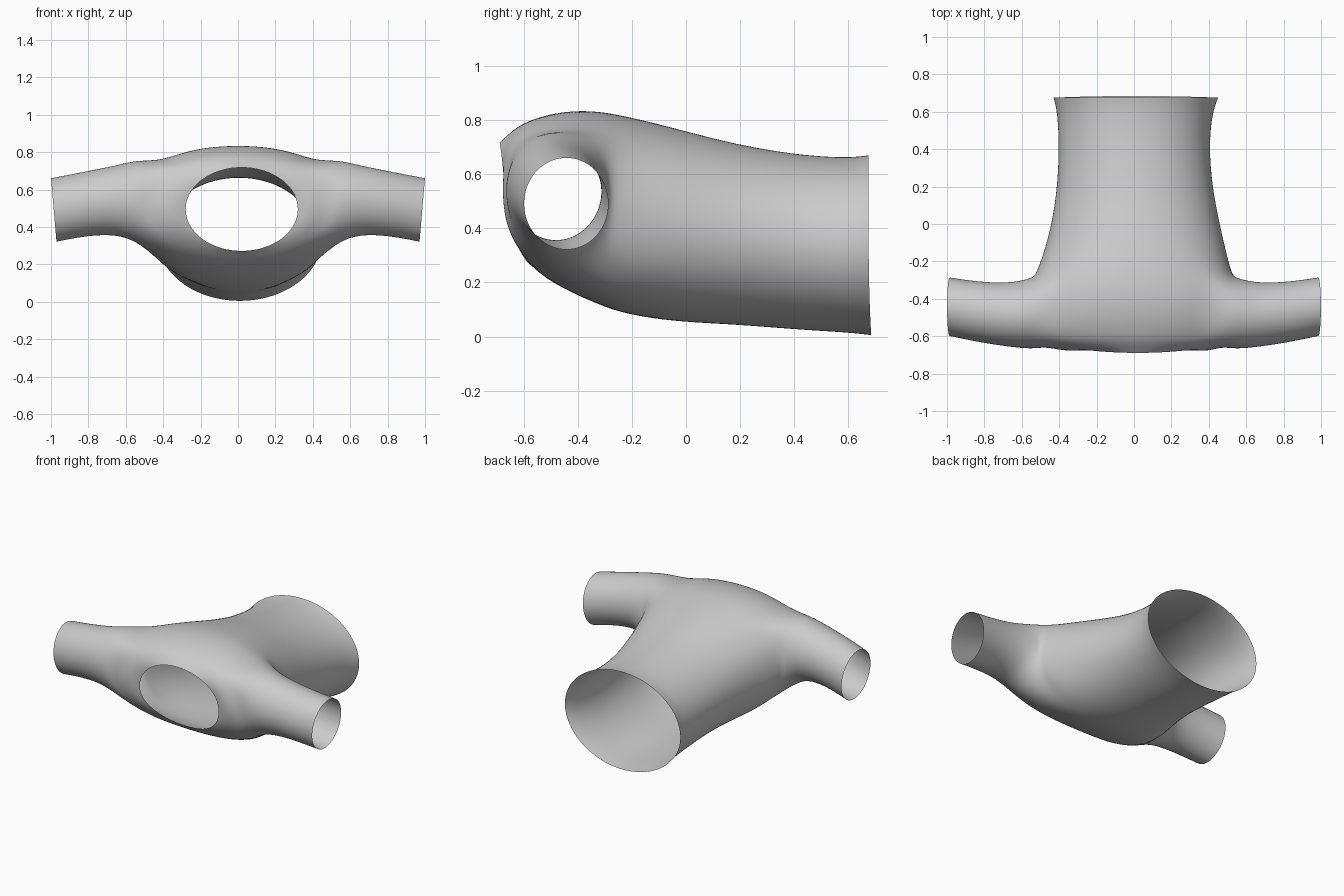
import bpy, bmesh
from math import sin, cos, pi, copysign

cube = bpy.data.objects.get("Cube")
if cube:
    bpy.data.objects.remove(cube)

SIDES = 16        # vertices around the body
SWELL = 1.025     # offsets the shrinkage of subdivision

# Body sections, hem to neckline:
# y at top, side, bottom; half width; z top, z bottom; x offset; roundness power
BODY = [
    (.675, .675, .685, .44, .67, .005, .01, 1),
    (.60, .60, .60, .415, .66, .015, .005, 1),
    (.42, .42, .42, .40, .67, .025, 0, 1),
    (.18, .18, .18, .415, .71, .045, .005, 1),
    (-.06, -.06, -.04, .46, .775, .055, .01, .95),
    (-.27, -.27, -.23, .52, .825, .085, 0, .85),
    (-.38, -.40, -.33, .53, .835, .125, 0, .8),
    (-.49, -.54, -.42, .52, .825, .165, 0, .8),
    (-.60, -.66, -.51, .47, .79, .215, 0, .85),
    (-.65, -.685, -.55, .375, .752, .25, .015, .95),
    (-.69, -.67, -.58, .30, .718, .272, .02, 1),
]
HOLE_START, HOLE_END = 5, 8    # sections between which the sleeves leave

# Sleeve sections: x, y front, y back, z bottom, z top, cuff slant
SLEEVE = [
    (.54, -.67, -.285, .32, .76, 0),
    (.65, -.66, -.315, .36, .73, 0),
    (.82, -.635, -.31, .352, .695, .008),
    (.985, -.60, -.285, .32, .662, .015),
]


def power(v, p):
    return copysign(abs(v) ** p, v)


def body_ring(bm, yt, ys, yb, w, zt, zb, cx, p):
    ring = []
    for k in range(SIDES):
        a = 2 * pi * k / SIDES
        c, s = cos(a), sin(a)
        y = ys + ((yt if s > 0 else yb) - ys) * s * s
        x = cx + w * SWELL * power(c, p)
        z = (zt + zb) / 2 + (zt - zb) / 2 * SWELL * power(s, p)
        ring.append(bm.verts.new((x, y, z)))
    return ring


def bridge(bm, a, b, skip=()):
    n = len(a)
    for i in range(n):
        if i not in skip:
            j = (i + 1) % n
            bm.faces.new((a[i], a[j], b[j], b[i]))


bm = bmesh.new()

# Body tube, open at hem and neckline, with a gap on each side for the sleeves
rings = [body_ring(bm, *row) for row in BODY]
gap = {14, 15, 0, 1, 6, 7, 8, 9}
for i in range(len(rings) - 1):
    bridge(bm, rings[i], rings[i + 1], gap if HOLE_START <= i < HOLE_END else ())

# Sleeves, grown from the edge of each gap
for side in (1, -1):
    def edge_vert(r, k):
        return rings[r][(k if side > 0 else SIDES // 2 - k) % SIDES]

    loop = [edge_vert(HOLE_START, k) for k in range(-2, 3)]
    loop += [edge_vert(r, 2) for r in range(HOLE_START + 1, HOLE_END)]
    loop += [edge_vert(HOLE_END, k) for k in range(2, -3, -1)]
    loop += [edge_vert(r, -2) for r in range(HOLE_END - 1, HOLE_START, -1)]
    for x, yf, yb, zb, zt, slant in SLEEVE:
        ring = []
        for i in range(len(loop)):
            a = 2 * pi * (i - 2) / len(loop)
            ring.append(bm.verts.new((
                side * (x + slant * sin(a)),
                (yf + yb) / 2 + (yb - yf) / 2 * SWELL * cos(a),
                (zt + zb) / 2 + (zt - zb) / 2 * SWELL * sin(a))))
        bridge(bm, loop, ring)
        loop = ring

bmesh.ops.recalc_face_normals(bm, faces=bm.faces)
for f in bm.faces:
    f.smooth = True
mesh = bpy.data.meshes.new("shirt")
bm.to_mesh(mesh)
bm.free()

shirt = bpy.data.objects.new("shirt", mesh)
bpy.context.collection.objects.link(shirt)
smooth = shirt.modifiers.new("smooth_cloth", "SUBSURF")
smooth.levels = smooth.render_levels = 3

# Plain grey cloth
cloth = bpy.data.materials.new("grey_cloth")
cloth.use_nodes = True
grey = (.6, .6, .6, 1)
cloth.diffuse_color = grey
bsdf = cloth.node_tree.nodes["Principled BSDF"]
bsdf.inputs["Base Color"].default_value = grey
bsdf.inputs["Roughness"].default_value = .8
mesh.materials.append(cloth)
